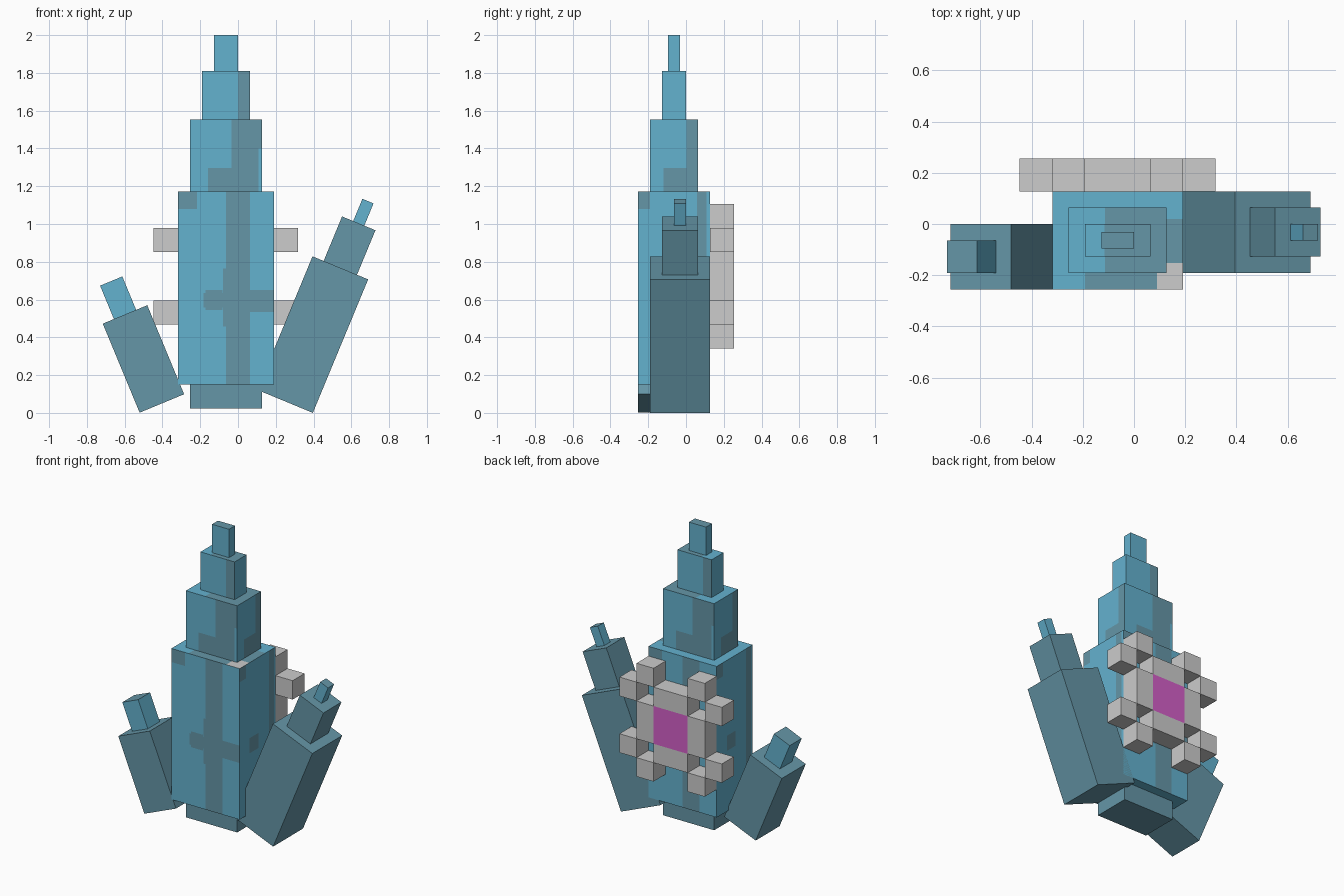
import bpy, bmesh, math
from mathutils import Vector, Matrix

if "Cube" in bpy.data.objects:
    bpy.data.objects.remove(bpy.data.objects["Cube"])

U = 0.06375  # block unit


def srgb(*rgb):
    return tuple(((c / 255 + 0.055) / 1.055) ** 2.4 for c in rgb) + (1.0,)


COLOURS = {
    "ice_blue": srgb(100, 178, 207),
    "slate_teal": srgb(101, 150, 167),
    "pale_grey": srgb(204, 204, 204),
    "magenta": srgb(212, 96, 200),
}
MATS = []
for key, col in COLOURS.items():
    m = bpy.data.materials.new(key)
    m.diffuse_color = col
    m.use_nodes = True
    m.node_tree.nodes["Principled BSDF"].inputs["Base Color"].default_value = m.diffuse_color
    MATS.append(m)
BLUE, TEAL, GREY, PINK = range(4)

# Outward direction, horizontal and vertical axis of each side
SIDES = {
    "front": ((0, -1, 0), (1, 0, 0), (0, 0, 1)),
    "right": ((1, 0, 0), (0, 1, 0), (0, 0, 1)),
    "back": ((0, 1, 0), (-1, 0, 0), (0, 0, 1)),
    "left": ((-1, 0, 0), (0, -1, 0), (0, 0, 1)),
    "top": ((0, 0, 1), (1, 0, 0), (0, 1, 0)),
    "bottom": ((0, 0, -1), (1, 0, 0), (0, -1, 0)),
}


def block(name, centre, size, base, patches=None, place=None):
    """Box in world units; patches = {side: [(u0, v0, u1, v1, colour)]} cut into the faces."""
    bm = bmesh.new()
    c, half = Vector(centre), Vector(size) / 2
    for side, axes in SIDES.items():
        n, u, v = (Vector([a * h for a, h in zip(ax, half)]) for ax in axes)
        rects = (patches or {}).get(side, [])
        us = sorted({0, 1} | {r[i] for r in rects for i in (0, 2)})
        vs = sorted({0, 1} | {r[i] for r in rects for i in (1, 3)})
        for a, b in zip(us, us[1:]):
            for d, e in zip(vs, vs[1:]):
                quad = [c + n + u * (2 * s - 1) + v * (2 * t - 1)
                        for s, t in ((a, d), (b, d), (b, e), (a, e))]
                f = bm.faces.new([bm.verts.new(p) for p in quad])
                mu, mv = (a + b) / 2, (d + e) / 2
                f.material_index = base
                for r in rects:
                    if r[0] < mu < r[2] and r[1] < mv < r[3]:
                        f.material_index = r[4]
    bmesh.ops.remove_doubles(bm, verts=bm.verts, dist=1e-5)
    if place:
        bm.transform(place)
    me = bpy.data.meshes.new(name)
    bm.to_mesh(me)
    bm.free()
    for m in MATS:
        me.materials.append(m)
    ob = bpy.data.objects.new(name, me)
    bpy.context.collection.objects.link(ob)
    return ob


def whole(colour):
    return [(0, 0, 1, 1, colour)]


# Vein patterns on the tower faces
main_front = [(0.5, 0, 0.75, 1, TEAL), (0.75, 0.375, 1, 0.49, TEAL),
              (0.47, 0.3, 0.5, 0.6, TEAL),
              (0.265, 0.4, 0.49, 0.475, TEAL), (0.29, 0.385, 0.465, 0.49, TEAL),
              (0, 0.91, 0.2, 1, TEAL)]
main_side = [(0, 0.91, 0.17, 1, TEAL), (0.28, 0.4, 0.52, 0.5, TEAL),
             (0.82, 0, 0.95, 1, TEAL)]
main_top = [(0.25, 0, 0.8, 0.27, TEAL), (0.8, 0.27, 1, 0.72, TEAL),
            (0.8, 0, 1, 0.27, GREY)]
second_front = [(0.25, 0, 0.95, 0.33, TEAL), (0.58, 0.33, 0.95, 0.6, TEAL),
                (0.58, 0.6, 1, 1, TEAL)]
second_side = [(0.28, 0, 1, 0.33, TEAL), (0.76, 0.33, 1, 1, TEAL)]
third_front = [(0.75, 0, 1, 1, TEAL)]

# Tower tiers: name, width, depth, height in units, base colour, patches
tiers = [
    ("tower_foot", 6, 4, 2, TEAL, {}),
    ("tower_main", 8, 6, 16, BLUE,
     {"front": main_front, "back": main_front, "left": main_side,
      "right": main_side, "top": main_top}),
    ("tower_second_tier", 6, 4, 6, BLUE,
     {"front": second_front, "back": second_front, "left": second_side,
      "right": second_side, "top": [(0.37, 0, 1, 1, TEAL)]}),
    ("tower_third_tier", 4, 2, 4, BLUE,
     {"front": third_front, "back": third_front,
      "top": [(0.3, 0, 1, 1, TEAL)]}),
    ("tower_tip", 2, 1, 3, BLUE, {"top": whole(TEAL)}),
]
z = 2 - 31 * U
for name, w, d, h, colour, patches in tiers:
    block(name, (-U, -U, z + h * U / 2), (w * U, d * U, h * U), colour, patches)
    z += h * U


def leaning_crystal(prefix, base, angle, parts):
    """Stack of square blocks tilted sideways about its base centre."""
    place = Matrix.Translation(base) @ Matrix.Rotation(math.radians(angle), 4, "Y")
    z = 0
    for part, w, h, colour in parts:
        block(f"{prefix}_{part}", (0, 0, z + h * U / 2), (w * U, w * U, h * U), colour,
              {"top": whole(TEAL)}, place)
        z += h * U


leaning_crystal("left_crystal", (-0.403, -2 * U, 0.05), -22.5,
                [("body", 4, 8, TEAL), ("tip", 2, 3, BLUE)])
leaning_crystal("right_crystal", (0.249, -U / 2, 0.061), 22.5,
                [("body", 5, 12, TEAL), ("shoulder", 3, 4, TEAL), ("tip", 1, 2, BLUE)])

# Back emblem: bars around a coloured core, with cubes at the stepped corners
MID = Vector((-U, 3 * U, 0.723))


def plate(name, x, zz, w, h, colour=GREY):
    block(name, MID + Vector((x * U, 0, zz * U)), (w * U, 2 * U, h * U), colour)


plate("frame_core", 0, 0, 4, 4, PINK)
for s, word in ((-1, "low"), (1, "high")):
    plate(f"frame_bar_{word}", 0, 3 * s, 4, 2)
    plate(f"frame_side_{word}", 3 * s, 0, 2, 4)
    for t in (-1, 1):
        plate("frame_cube_outer", 5 * s, 3 * t, 2, 2)
        plate("frame_cube_upright", 3 * s, 5 * t, 2, 2)
